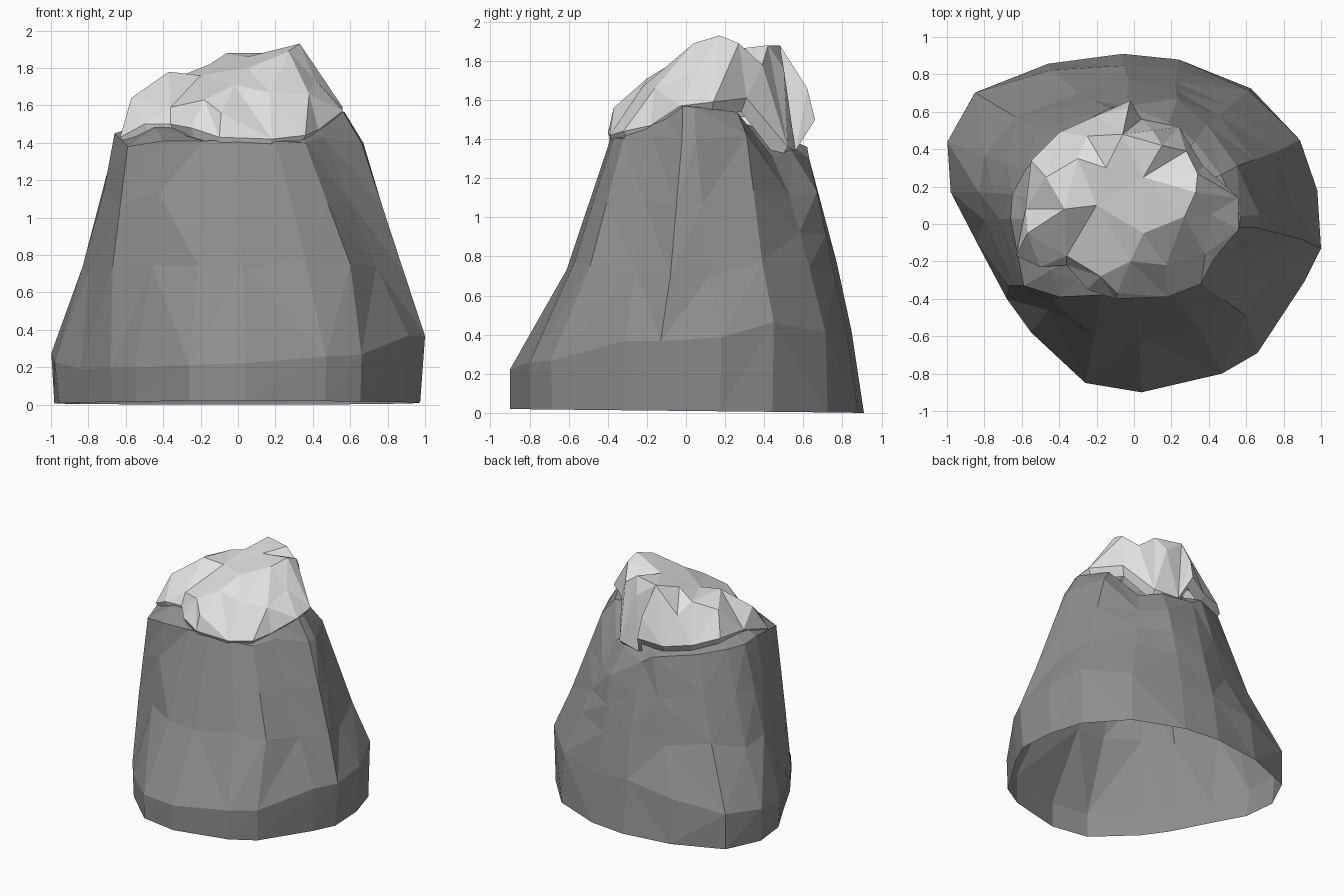
import bpy
import bmesh
import math
import random
from mathutils import Vector
from mathutils.geometry import delaunay_2d_cdt

random.seed(4)

default_cube = bpy.data.objects.get("Cube")
if default_cube:
    bpy.data.objects.remove(default_cube, do_unlink=True)


def make_material(name, grey):
    material = bpy.data.materials.new(name)
    material.use_nodes = True
    colour = (grey, grey, grey, 1)
    material.diffuse_color = colour
    shader = material.node_tree.nodes["Principled BSDF"]
    shader.inputs["Base Color"].default_value = colour
    shader.inputs["Roughness"].default_value = 0.9
    return material


def finish(bm, name, material):
    """Turn the bmesh into a flat shaded object."""
    mesh = bpy.data.meshes.new(name)
    bm.to_mesh(mesh)
    bm.free()
    mesh.materials.append(material)
    obj = bpy.data.objects.new(name, mesh)
    bpy.context.collection.objects.link(obj)
    return obj


def hundredths(rows):
    return [Vector(row) / 100 for row in rows]


def wobble(size):
    return random.uniform(-size, size)


# Rock outlines, counter-clockwise: wide foot, waist, uneven shoulder
foot = hundredths([
    (100, -13), (98, 18), (89, 45), (63, 73), (24, 88), (-6, 91),
    (-46, 86), (-86, 71), (-100, 44), (-98, 17), (-84, -10), (-68, -40),
    (-55, -58), (-26, -85), (4, -90), (47, -80), (66, -69), (91, -31)])
waist = hundredths([
    (89, -8), (84, 12), (77, 39), (51, 63), (22, 76), (-3, 77),
    (-30, 70), (-63, 57), (-80, 37), (-83, 17), (-80, 2), (-67, -33),
    (-46, -46), (-21, -60), (3, -61), (36, -57), (60, -49), (74, -26)])
shoulder = hundredths([
    (66, -2, 140), (67, 5, 140), (55, 31, 142), (39, 53, 111),
    (23, 67, 113), (-4, 63, 130), (-13, 62, 136), (-43, 46, 140),
    (-58, 29, 142), (-65, 16, 143), (-66, 3, 145), (-59, -33, 138),
    (-40, -39, 141), (-18, -38, 141), (0, -38, 142), (20, -37, 141),
    (36, -32, 140), (46, -18, 143)])


def rock_column(low, middle, high):
    """Points of one vertical column of the rock, from foot to cap."""
    angle = math.atan2(low.y, low.x)
    c, s = math.cos(angle), math.sin(angle)
    base = low * (0.97 + 0.03 * abs(s))
    belly = low * (1 - 0.07 * max(s, 0) ** 4)
    belly_height = 0.3 + 0.1 * c + 0.09 * s + wobble(0.04)
    waist_point = Vector((middle.x, middle.y, 0.74 + wobble(0.05)))
    chest_point = waist_point.lerp(high, 0.53 + wobble(0.07))
    cap_scale = 0.8 + 0.05 * c
    cap_height = min(1.47 + 0.07 * math.cos(2 * angle) + 0.03 * c,
                     high.z + 0.2)
    return [
        Vector((base.x, base.y, 0.01 - 0.01 * s)),
        Vector((belly.x, belly.y, belly_height)),
        waist_point,
        chest_point,
        high,
        Vector((high.x * cap_scale, high.y * cap_scale, cap_height)),
    ]


def build_rock(material):
    """Hollow shell, open underneath."""
    bm = bmesh.new()
    columns = [[bm.verts.new(p) for p in rock_column(*outline)]
               for outline in zip(foot, waist, shoulder)]
    peak = bm.verts.new((0, 0.1, 1.55))
    for i, left in enumerate(columns):
        right = columns[(i + 1) % len(columns)]
        for j in range(len(left) - 1):
            a, b, d, e = left[j], right[j], right[j + 1], left[j + 1]
            # Vary the diagonal for an irregular chiselled surface
            if random.random() < 0.5:
                bm.faces.new((a, b, d))
                bm.faces.new((a, d, e))
            else:
                bm.faces.new((a, b, e))
                bm.faces.new((b, d, e))
        bm.faces.new((left[-1], right[-1], peak))
    return finish(bm, "rock_body", material)


# Snow cap: ragged rim, counter-clockwise, then ridges and hollows inside it
snow_rim = hundredths([
    (56, 14, 159), (37, 31, 161), (24, 52, 136), (4, 56, 134),
    (-2, 66, 150), (-20, 58, 145), (-40, 49, 148), (-55, 34, 152),
    (-58, 8, 150), (-63, -17, 143), (-50, -23, 150), (-36, -22, 150),
    (-25, -35, 148), (-10, -40, 143), (18, -39, 142), (36, -32, 144),
    (43, -18, 147), (56, -3, 157)])
snow_ridges = hundredths([
    (33, 17, 193), (34, 27, 189), (27, 4, 189), (5, -5, 180),
    (-2, -20, 171), (-18, -28, 163), (-36, -17, 159), (-57, -5, 164),
    (-37, 8, 178), (-20, 10, 176), (-15, 30, 182), (-6, 48, 188),
    (15, 42, 188), (5, 25, 186), (-30, 35, 176), (-47, 25, 170),
    (28, 39, 178), (10, 50, 176), (-3, 62, 166), (41, 5, 174),
    (17, -22, 167), (-25, 47, 168), (-9, -37, 156), (38, -16, 166)])


def build_snow(material):
    points = snow_rim + snow_ridges
    count = len(snow_rim)
    rim_edges = [(i, (i + 1) % count) for i in range(count)]
    flat, _, faces, origin, _, _ = delaunay_2d_cdt(
        [p.to_2d() for p in points], rim_edges, [], 1, 1e-5)
    bm = bmesh.new()
    verts = [bm.verts.new((p.x, p.y, points[origin[i][0]].z))
             for i, p in enumerate(flat)]
    for face in faces:
        bm.faces.new([verts[i] for i in face])

    # Tuck a lip under the rim and into the rock
    rim = [edge for edge in bm.edges if edge.is_boundary]
    lip = bmesh.ops.extrude_edge_only(bm, edges=rim)["geom"]
    for vert in lip:
        if isinstance(vert, bmesh.types.BMVert):
            vert.co.x *= 0.91
            vert.co.y *= 0.91
            vert.co.z -= 0.07
    bm.normal_update()
    return finish(bm, "snow_cap", material)


build_rock(make_material("rock grey", 0.27))
build_snow(make_material("snow white", 0.75))
